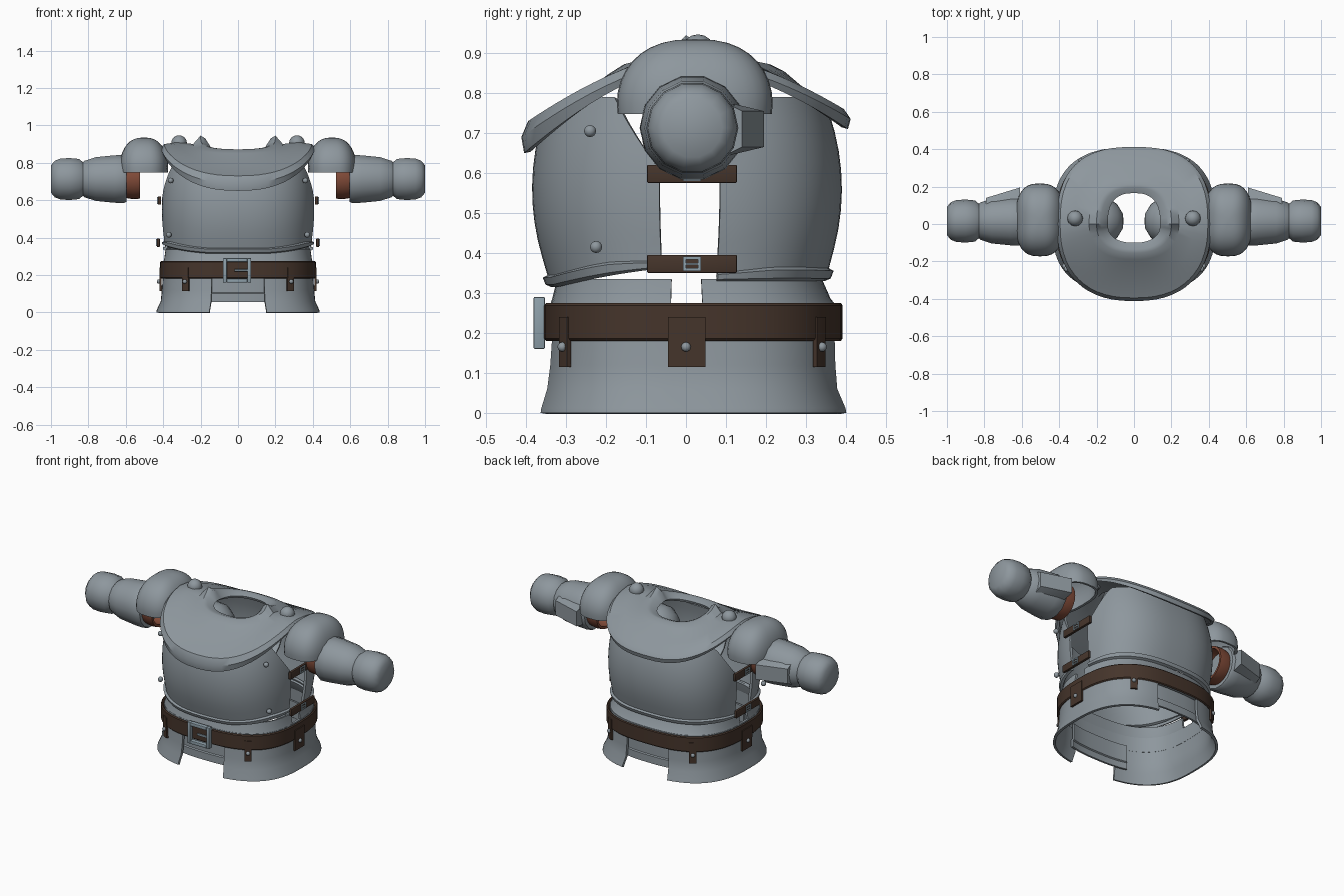
import bpy, bmesh
from math import sin, cos, radians, tau
from mathutils import Vector

cube = bpy.data.objects.get("Cube")
if cube:
    bpy.data.objects.remove(cube)


def material(name, rgb):
    m = bpy.data.materials.new(name)
    m.use_nodes = True
    m.diffuse_color = (*rgb, 1)
    bsdf = m.node_tree.nodes["Principled BSDF"]
    bsdf.inputs["Base Color"].default_value = (*rgb, 1)
    bsdf.inputs["Roughness"].default_value = 0.6
    return m


STEEL = material("steel", (0.27, 0.31, 0.34))
LEATHER = material("dark leather", (0.06, 0.035, 0.024))
COPPER = material("red leather", (0.22, 0.07, 0.04))
TRIM = material("buckle steel", (0.27, 0.35, 0.40))


def finish(name, bm, mat, thick=0, mirror=False, bevel=0, angle=35):
    """Turn a bmesh into a finished object with its modifiers applied."""
    mesh = bpy.data.meshes.new(name)
    bm.to_mesh(mesh)
    bm.free()
    mesh.materials.append(mat)
    ob = bpy.data.objects.new(name, mesh)
    bpy.context.collection.objects.link(ob)
    bpy.ops.object.select_all(action='DESELECT')
    ob.select_set(True)
    bpy.context.view_layer.objects.active = ob
    if thick:
        mod = ob.modifiers.new("thickness", 'SOLIDIFY')
        mod.thickness, mod.offset = thick, -1
    if bevel:
        mod = ob.modifiers.new("edges", 'BEVEL')
        mod.width, mod.segments = bevel, 2
    if mirror:
        mod = ob.modifiers.new("mirror", 'MIRROR')
        mod.use_mirror_merge = False
    for mod in list(ob.modifiers):
        bpy.ops.object.modifier_apply(modifier=mod.name)
    bpy.ops.object.shade_smooth_by_angle(angle=radians(angle))
    return ob


def sheet(name, fn, us, rows, mat, closed=False, **kw):
    """Grid surface fn(u, row); outward when u runs anticlockwise and rows go up."""
    bm = bmesh.new()
    grid = [[bm.verts.new(fn(u, r)) for u in us] for r in rows]
    n = len(us)
    for low, high in zip(grid, grid[1:]):
        for i in range(n if closed else n - 1):
            j = (i + 1) % n
            bm.faces.new((low[i], low[j], high[j], high[i]))
    bmesh.ops.remove_doubles(bm, verts=bm.verts, dist=0.0005)
    return finish(name, bm, mat, **kw)


def boxes(name, specs, mat, **kw):
    bm = bmesh.new()
    for centre, size in specs:
        vs = bmesh.ops.create_cube(bm, size=1)["verts"]
        for v in vs:
            v.co = Vector(a * b + c for a, b, c in zip(v.co, size, centre))
    return finish(name, bm, mat, **kw)


def studs(name, points, r, **kw):
    bm = bmesh.new()
    for p in points:
        vs = bmesh.ops.create_uvsphere(bm, u_segments=12, v_segments=8, radius=r)["verts"]
        bmesh.ops.translate(bm, verts=vs, vec=p)
    return finish(name, bm, STEEL, **kw)


def arc(a, b, n):
    return [radians(a + (b - a) * i / (n - 1)) for i in range(n)]


def ring(n):
    return [tau * i / n for i in range(n)]


def section(t, hx, front, back, n=2.6):
    """Rounded body outline, with its own depth at the front and the back."""
    c, s = cos(t), sin(t)
    e = 2 / n
    x = hx * abs(c) ** e * (1 if c > 0 else -1)
    y = (back if s > 0 else -front) * abs(s) ** e
    return x, y


# Breastplate and backplate: open sides, cut for the arms, raised lower rim
def mantle_edge(y):
    return 0.88 - (0.23 if y < 0 else 0.17) * (abs(y) / 0.41) ** 1.3


def torso(t, row):
    v, out = row
    _, y = section(t, 0.41, 0.38, 0.385, 2.4)
    gap = -0.06 - y if y < 0 else y - 0.08
    bottom = 0.365 - 0.05 * min(1, abs(y) / 0.36) ** 1.5 if y < 0 else 0.33
    top = min(0.6 + max(gap, 0) * 1.35, mantle_edge(y) + 0.03, 0.79)
    z = bottom + v * (top - bottom)
    swell = 1 - 0.09 * abs((z - 0.56) / 0.2) ** 2
    n = 2.4 if y < 0 else 2.6
    x, y = section(t, 0.41 * (1 + swell) / 2 + out, 0.385 * swell + out, 0.39 * swell + out, n)
    return x, y, z


TORSO_ROWS = [(0, 0.004), (0.015, 0.016), (0.06, 0.016), (0.075, 0.002)]
TORSO_ROWS += [(0.075 + 0.925 * i / 8, 0) for i in range(1, 9)]
sheet("breastplate", torso, arc(-173, -7, 41), TORSO_ROWS, STEEL, thick=0.015)
sheet("backplate", torso, arc(8, 172, 41), TORSO_ROWS, STEEL, thick=0.015)
studs("breastplate_studs", [(0.36, -0.24, 0.705), (0.37, -0.225, 0.415)], 0.015, mirror=True)

# Neck and shoulder mantle: half width, front, back, side z, front z, back z, falloff
MANTLE = [(0.405, 0.405, 0.405, 0.87, 0.65, 0.71, 1.3),
          (0.412, 0.412, 0.412, 0.88, 0.69, 0.735, 1.3),
          (0.395, 0.395, 0.395, 0.90, 0.73, 0.76, 1.3),
          (0.32, 0.28, 0.31, 0.91, 0.785, 0.80, 1.3),
          (0.24, 0.19, 0.245, 0.90, 0.85, 0.855, 0.8),
          (0.20, 0.155, 0.21, 0.945, 0.872, 0.872, 0.45),
          (0.175, 0.135, 0.195, 0.93, 0.872, 0.872, 0.45),
          (0.14, 0.10, 0.165, 0.875, 0.86, 0.86, 1)]


def mantle(t, row):
    hx, front, back, side, zf, zb, fall = row
    x, y = section(t, hx, front, back, 2.4 if sin(t) < 0 else 2.6)
    return x, y, side - (side - (zf if y < 0 else zb)) * abs(sin(t)) ** fall


sheet("shoulder_mantle", mantle, ring(56), MANTLE, STEEL, closed=True, thick=0.016)
studs("mantle_studs", [(0.315, 0.03, 0.905)], 0.042, mirror=True)


# Shoulder domes
def dome(t, a):
    x, y = section(t, 0.13, 0.195, 0.195, 2.7)
    k = max(cos(a), 0) ** 0.8
    return 0.503 + x * k, 0.022 + y * k, 0.775 + 0.16 * sin(a)


sheet("pauldron", dome, ring(32), arc(-10, 90, 11), STEEL, closed=True, thick=0.015, mirror=True)


# Arms, turned about the x axis
def turned(t, row):
    x, r = row
    return x, 0.016 + r * cos(t), 0.713 + r * sin(t)


def lathe(name, profile, mat, sides=14, **kw):
    sheet(name, turned, ring(sides), profile, mat, closed=True, mirror=True, **kw)


lathe("inner_shoulder_cap", [(0.2, 0.13), (0.14, 0.125), (0.09, 0.09), (0.06, 0.04), (0.055, 0)][::-1],
      STEEL, 20, thick=0.01)
lathe("upper_arm_band", [(0.525, 0.105), (0.56, 0.108), (0.597, 0.102)], COPPER, 24, thick=0.015)
lathe("forearm_guard", [(0.595, 0), (0.595, 0.124), (0.61, 0.132), (0.66, 0.13), (0.76, 0.12),
                        (0.82, 0.1), (0.835, 0.085), (0.835, 0)], STEEL)
lathe("hand_guard", [(0.815, 0), (0.815, 0.08), (0.85, 0.11), (0.9, 0.115), (0.95, 0.112),
                     (0.98, 0.1), (1, 0.075), (1, 0)], STEEL, angle=45)

# Ridge behind the elbow
bm = bmesh.new()
for px, py in ((0.61, 0.195), (0.79, 0.14)):
    for y, half in ((0.09, 0.07), (py, 0.045)):
        for side in (-1, 1):
            bm.verts.new((px, y, 0.71 + side * half))
bmesh.ops.convex_hull(bm, input=bm.verts)
finish("elbow_ridge", bm, STEEL, mirror=True)


# Waist guard and flared skirt, open at the middle of the front and back
def waist(t, row):
    z, hx, front, back = row
    x, y = section(t, hx, front, back, 2.7)
    return x, y, z


SKIRT = [(0, 0.437, 0.372, 0.41), (0.012, 0.435, 0.37, 0.408), (0.06, 0.413, 0.355, 0.387),
         (0.12, 0.407, 0.347, 0.382), (0.195, 0.402, 0.342, 0.38)]
sheet("skirt_side", waist, arc(-76, 76, 41), SKIRT, STEEL, thick=0.014, mirror=True)
sheet("waist_ring", waist, ring(64), [(0.185, 0.402, 0.342, 0.38), (0.275, 0.4, 0.34, 0.375)],
      STEEL, closed=True, thick=0.014)
UPPER = [(0.27, 0.4, 0.34, 0.375), (0.285, 0.395, 0.335, 0.362), (0.335, 0.388, 0.322, 0.34)]
INNER = [(0.055, 0.385, 0.325, 0.365), (0.1, 0.385, 0.325, 0.365), (0.105, 0.378, 0.318, 0.358),
         (0.2, 0.378, 0.318, 0.358)]
for side, middle in (("front", -90), ("back", 90)):
    sheet("upper_waist_" + side, waist, arc(middle - 87, middle + 87, 41), UPPER, STEEL, thick=0.012)
    sheet("inner_panel_" + side, waist, arc(middle - 24, middle + 24, 13), INNER, STEEL, thick=0.012)

# Belt, hanging tabs and their studs
BELT = [(0.18, 0.41, 0.35, 0.387), (0.186, 0.416, 0.356, 0.392),
        (0.269, 0.416, 0.356, 0.392), (0.275, 0.41, 0.35, 0.387)]
sheet("belt", waist, ring(64), BELT, LEATHER, closed=True, thick=0.016)
TAB = [(0.115, 0.42, 0.36, 0.396), (0.24, 0.421, 0.361, 0.397)]
tab_points = []
for label, angle in (("front", -54), ("side", 0), ("back", 54)):
    sheet("belt_tab_" + label, waist, arc(angle - 3.4, angle + 3.4, 5), TAB, LEATHER,
          thick=0.012, mirror=True)
    tab_points.append(waist(radians(angle), (0.165, 0.422, 0.362, 0.398)))
studs("tab_studs", tab_points, 0.012, mirror=True)


# Rectangular buckles
def frame(width, height, bar):
    """Centres and sizes of the four bars, as (across, up) pairs."""
    w, h = (width - bar) / 2, (height - bar) / 2
    return [((s * w, 0), (bar, height)) for s in (-1, 1)] + \
           [((0, s * h), (width - 2 * bar, bar)) for s in (-1, 1)]


parts = [((a - 0.005, -0.367, 0.225 + b), (w, 0.028, h)) for (a, b), (w, h) in frame(0.15, 0.13, 0.02)]
parts.append(((0.02, -0.367, 0.225), (0.08, 0.012, 0.012)))
boxes("belt_buckle", parts, TRIM, bevel=0.003)

# Side straps joining breastplate and backplate
for label, z, x in (("lower", 0.373, 0.426), ("upper", 0.598, 0.42)):
    boxes(label + "_side_strap", [((x, 0.015, z), (0.016, 0.225, 0.045))], LEATHER,
          mirror=True, bevel=0.003)
    parts = [((x + 0.008, 0.015 + a, z + b), (0.01, w, h)) for (a, b), (w, h) in frame(0.045, 0.036, 0.007)]
    parts.append(((x + 0.008, 0.015, z), (0.008, 0.03, 0.005)))
    boxes(label + "_strap_buckle", parts, TRIM, mirror=True)
